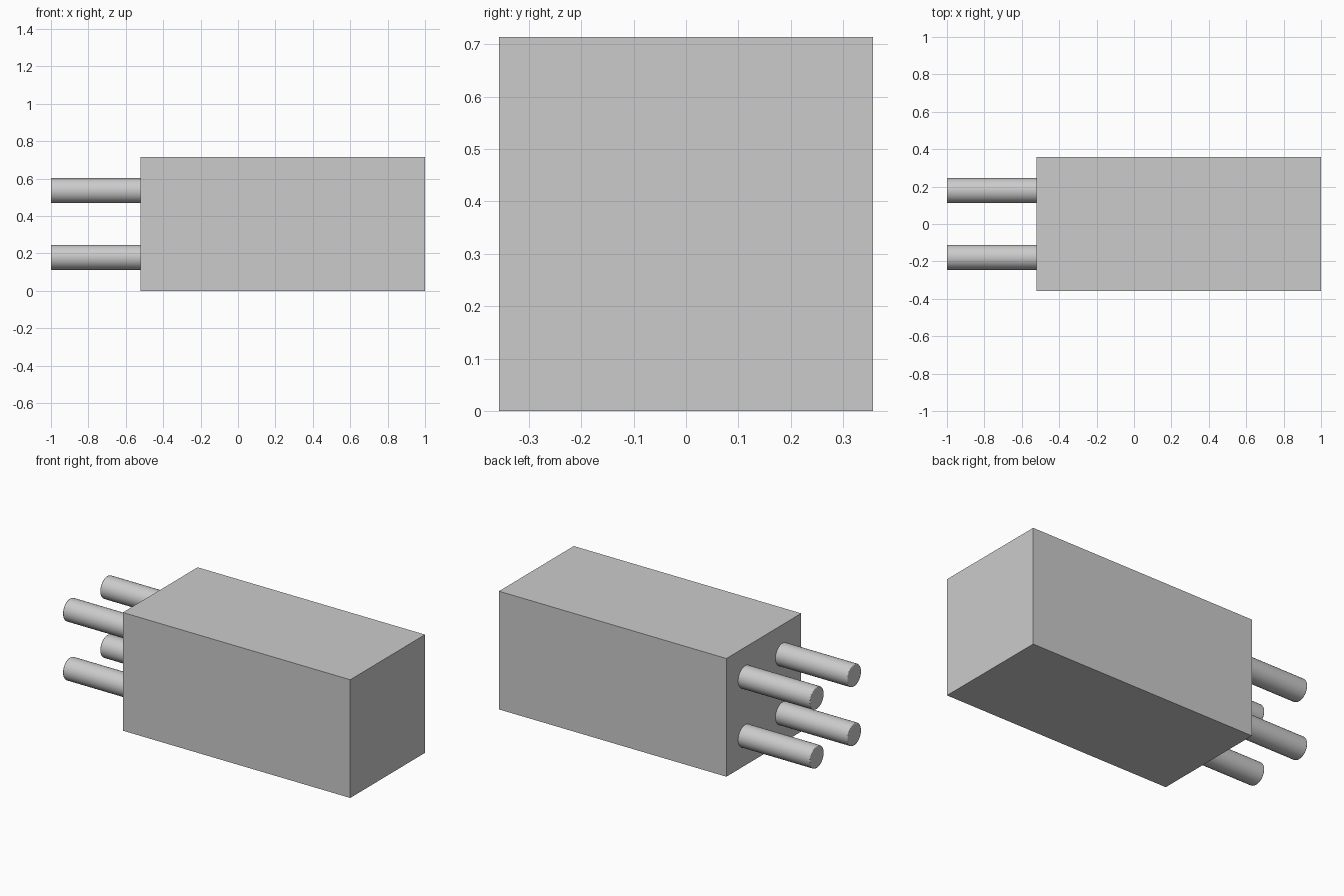
import bpy
from math import pi, radians

if "Cube" in bpy.data.objects:
    bpy.data.objects.remove(bpy.data.objects["Cube"])

BODY_BACK, BODY_FRONT = -0.52, 1.0
SIDE = 0.714
ROD_R, ROD_OFFSET = 0.067, 0.178
EMBED = 0.01

# Main block
bpy.ops.mesh.primitive_cube_add(size=1, location=((BODY_BACK + BODY_FRONT) / 2, 0, SIDE / 2))
body = bpy.context.object
body.name = "body_block"
body.scale = (BODY_FRONT - BODY_BACK, SIDE, SIDE)
bpy.ops.object.transform_apply(location=False, rotation=False, scale=True)


# Round pin sticking out of the end face, with a slightly eased rim
def add_pin(name, y, z):
    end = BODY_BACK + EMBED
    bpy.ops.mesh.primitive_cylinder_add(
        vertices=48, radius=ROD_R, depth=end + 1,
        location=((end - 1) / 2, y, z), rotation=(0, pi / 2, 0))
    pin = bpy.context.object
    pin.name = name
    bevel = pin.modifiers.new("rim", 'BEVEL')
    bevel.width = 0.005
    bevel.segments = 2
    bevel.limit_method = 'ANGLE'
    bevel.angle_limit = radians(60)
    bpy.ops.object.shade_smooth_by_angle(angle=radians(30))


for z_name, sz in (("lower", -1), ("upper", 1)):
    for y_name, sy in (("front", -1), ("rear", 1)):
        add_pin(f"{z_name}_{y_name}_pin", sy * ROD_OFFSET, SIDE / 2 + sz * ROD_OFFSET)
